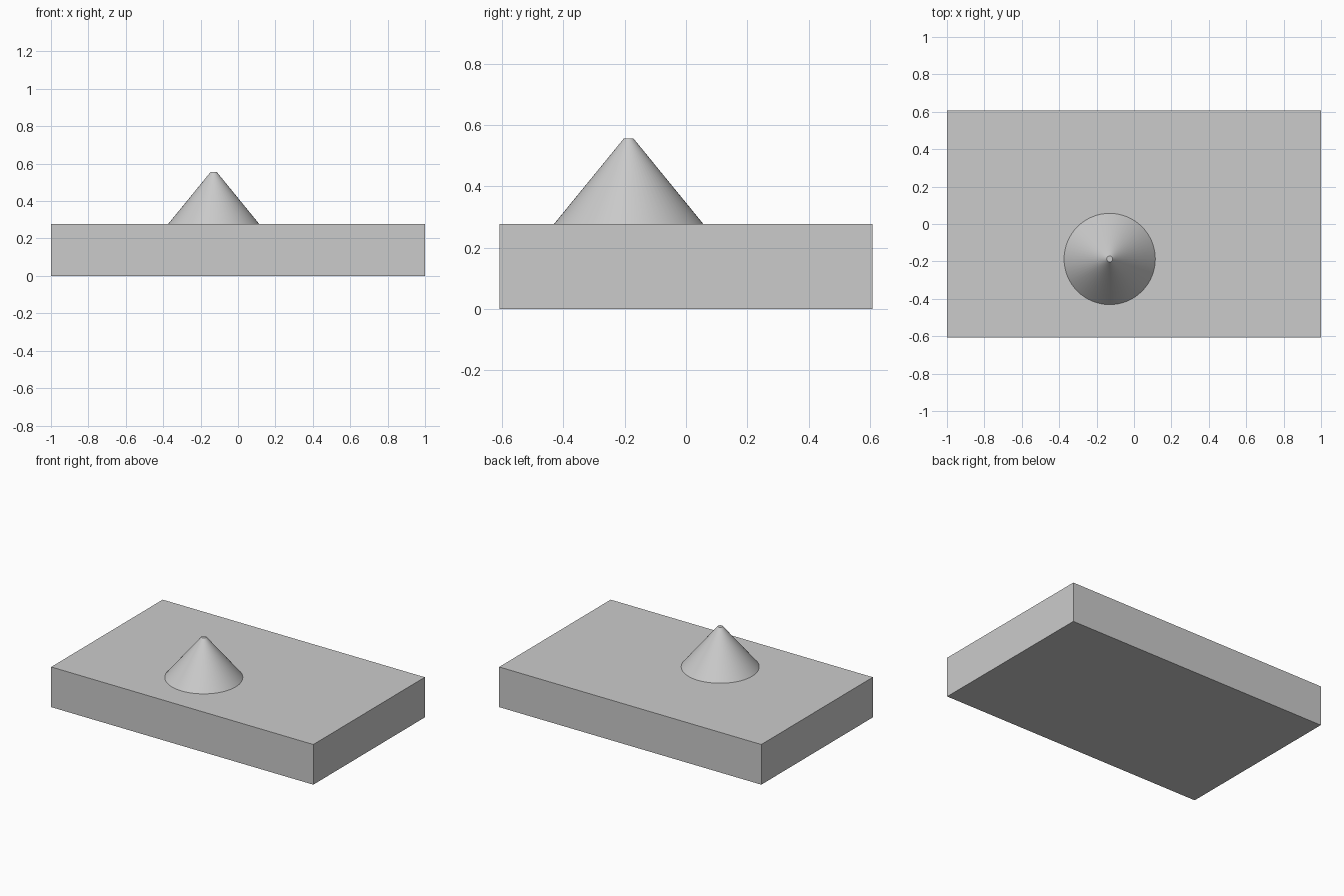
import bpy
import math

default = bpy.data.objects.get("Cube")
if default:
    bpy.data.objects.remove(default, do_unlink=True)

SLAB_H = 0.277
CONE_H = 0.279

# Single light grey material
grey = bpy.data.materials.new("light_grey")
grey.use_nodes = True
colour = (0.6, 0.6, 0.6, 1.0)
grey.diffuse_color = colour
grey.node_tree.nodes["Principled BSDF"].inputs["Base Color"].default_value = colour


def finish(name):
    obj = bpy.context.object
    obj.name = obj.data.name = name
    obj.data.materials.append(grey)
    return obj


# Rectangular base slab
bpy.ops.mesh.primitive_cube_add(size=1, location=(0, 0, SLAB_H / 2))
slab = finish("base_slab")
slab.scale = (2.0, 1.215, SLAB_H)
bpy.ops.object.transform_apply(location=False, rotation=False, scale=True)

# Blunt-tipped cone standing on the slab
bpy.ops.mesh.primitive_cone_add(
    vertices=64, radius1=0.244, radius2=0.016, depth=CONE_H,
    location=(-0.13, -0.187, SLAB_H + CONE_H / 2))
finish("cone")
bpy.ops.object.shade_smooth_by_angle(angle=math.radians(30))
